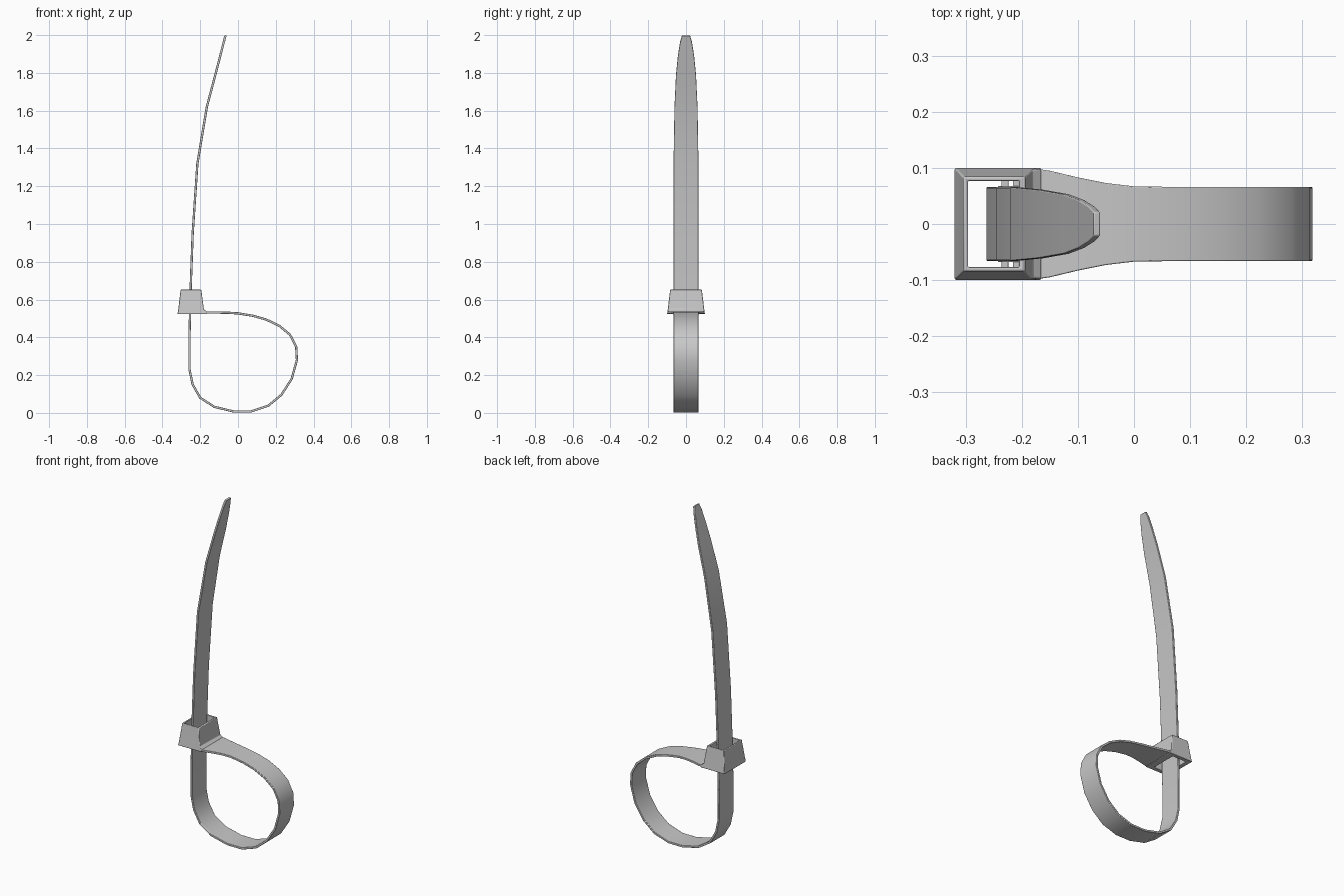
import bpy, bmesh
from mathutils import Vector

cube = bpy.data.objects.get("Cube")
if cube:
    bpy.data.objects.remove(cube, do_unlink=True)

grey = bpy.data.materials.new("grey_plastic")
grey.use_nodes = True
grey.diffuse_color = (0.58, 0.58, 0.58, 1)
grey.node_tree.nodes["Principled BSDF"].inputs["Base Color"].default_value = (0.58, 0.58, 0.58, 1)


def loft(name, rings, closed=False, bevel=0.002):
    """Skin a list of equal-length point rings; cap the ends or join them in a loop."""
    bm = bmesh.new()
    rows = [[bm.verts.new(p) for p in ring] for ring in rings]
    n = len(rows[0])
    pairs = list(zip(rows, rows[1:]))
    if closed:
        pairs.append((rows[-1], rows[0]))
    else:
        bm.faces.new(rows[0])
        bm.faces.new(rows[-1])
    for a, b in pairs:
        for i in range(n):
            j = (i + 1) % n
            bm.faces.new((a[i], a[j], b[j], b[i]))
    bmesh.ops.recalc_face_normals(bm, faces=bm.faces)
    mesh = bpy.data.meshes.new(name)
    bm.to_mesh(mesh)
    bm.free()
    mesh.materials.append(grey)
    ob = bpy.data.objects.new(name, mesh)
    bpy.context.collection.objects.link(ob)
    mod = ob.modifiers.new("soft_edges", "BEVEL")
    mod.width = bevel
    mod.segments = 2
    mod.limit_method = "ANGLE"
    mod.angle_limit = 0.8
    bpy.ops.object.select_all(action="DESELECT")
    ob.select_set(True)
    bpy.context.view_layer.objects.active = ob
    bpy.ops.object.shade_smooth_by_angle(angle=0.7)
    return ob


# Strap centre line (x, z, half width) from the tail tip, round the loop, to the head
W = 0.066
path = [(-0.066, 1.998, 0.021), (-0.075, 1.965, 0.031), (-0.094, 1.89, 0.043),
        (-0.12, 1.79, 0.053), (-0.165, 1.62, 0.061), (-0.215, 1.32, W), (-0.24, 0.95, W),
        (-0.251, 0.65, W), (-0.257, 0.4, W), (-0.257, 0.23, W), (-0.24, 0.15, W),
        (-0.2, 0.08, W), (-0.125, 0.032, W), (-0.025, 0.008, W), (0.07, 0.008, W),
        (0.16, 0.038, W), (0.23, 0.096, W), (0.284, 0.18, W), (0.312, 0.28, W),
        (0.308, 0.35, W), (0.275, 0.414, W), (0.22, 0.46, W), (0.15, 0.494, W),
        (0.08, 0.514, W), (0, 0.527, 0.067), (-0.05, 0.53, 0.073),
        (-0.1, 0.531, 0.083), (-0.15, 0.531, 0.095), (-0.178, 0.531, 0.099)]
rings = []
for i, (x, z, w) in enumerate(path):
    ahead = path[min(i + 1, len(path) - 1)]
    back = path[max(i - 1, 0)]
    side = Vector((ahead[1] - back[1], 0, back[0] - ahead[0])).normalized() * 0.006
    c = Vector((x, 0, z))
    rings.append([c + side * s + Vector((0, w * t, 0))
                  for s, t in ((-1, -1), (1, -1), (1, 1), (-1, 1))])
loft("strap", rings)


# Tapered head with a straight slot through it
def rect(z, x0, x1, w):
    return [(x0, -w, z), (x1, -w, z), (x1, w, z), (x0, w, z)]


slot = (-0.296, -0.204, 0.077)
loft("head", [rect(0.523, -0.32, -0.165, 0.1), rect(0.537, -0.318, -0.165, 0.098),
              rect(0.549, -0.316, -0.181, 0.0965), rect(0.652, -0.304, -0.194, 0.084),
              rect(0.652, *slot), rect(0.523, *slot)], closed=True, bevel=0.003)

# Locking pawl with teeth against the strap
pawl = [(-0.2, 0.56), (-0.225, 0.565), (-0.243, 0.585), (-0.232, 0.592),
        (-0.243, 0.602), (-0.232, 0.609), (-0.24, 0.62), (-0.2, 0.6)]
loft("pawl", [[(x, y, z) for x, z in pawl] for y in (-0.068, 0.068)], bevel=0.001)

# Hinge bars that hold the pawl to the sides of the slot
for name, x in (("front_hinge_bar", -0.23), ("rear_hinge_bar", -0.21)):
    loft(name, [[(x + dx, y, 0.59 + dz) for dx, dz in
                 ((-0.006, -0.006), (0.006, -0.006), (0.006, 0.006), (-0.006, 0.006))]
                for y in (-0.08, 0.08)])
